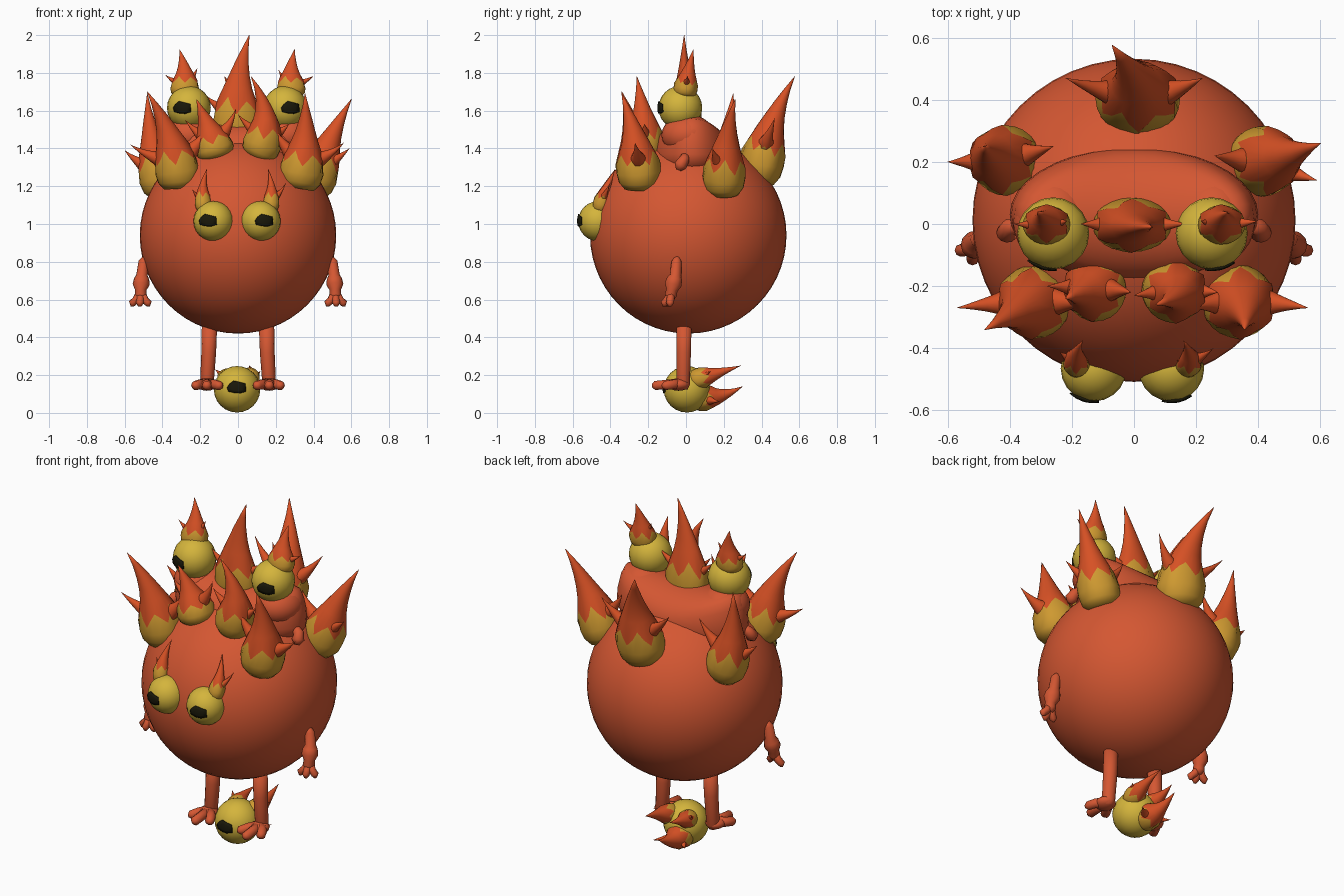
import bpy, bmesh, math
from mathutils import Vector as V

if "Cube" in bpy.data.objects:
    bpy.data.objects.remove(bpy.data.objects["Cube"])


def material(name, rgb):
    m = bpy.data.materials.new(name)
    m.diffuse_color = (*rgb, 1)
    m.use_nodes = True
    m.node_tree.nodes["Principled BSDF"].inputs["Base Color"].default_value = m.diffuse_color
    return m


SKIN = material("skin orange", (0.66, 0.095, 0.032))
FIRE = material("fire orange", (0.68, 0.082, 0.018))
GLOW = material("fire yellow", (0.62, 0.32, 0.03))
EYE = material("eye yellow", (0.66, 0.46, 0.045))
BLACK = material("pupil black", (0.01, 0.009, 0.003))


def finish(bm, name, mats):
    bmesh.ops.recalc_face_normals(bm, faces=bm.faces)
    for f in bm.faces:
        f.smooth = True
    me = bpy.data.meshes.new(name)
    bm.to_mesh(me)
    bm.free()
    for m in mats:
        me.materials.append(m)
    ob = bpy.data.objects.new(name, me)
    bpy.context.collection.objects.link(ob)
    return ob


def add_ball(bm, c, radii, seg=24, rings=14):
    new = bmesh.ops.create_uvsphere(bm, u_segments=seg, v_segments=rings, radius=1)["verts"]
    for v in new:
        v.co = V(c) + V([a * b for a, b in zip(v.co, radii)])
    return new


def skin_rings(bm, rings, split=0):
    """Join rings of points with quads; faces from ring index split on use slot 1."""
    rows = [[bm.verts.new(p) for p in ring] for ring in rings]
    n = len(rows[0])
    for i in range(len(rows) - 1):
        for j in range(n):
            k = (j + 1) % n
            f = bm.faces.new((rows[i][j], rows[i][k], rows[i + 1][k], rows[i + 1][j]))
            f.material_index = 1 if split and i >= split else 0
    bm.faces.new(rows[0][::-1])
    f = bm.faces.new(rows[-1])
    f.material_index = 1 if split else 0


# radius along a flame, from the rounded root to the point
PROFILE = [(0, .72), (.07, .95), (.17, 1.03), (.33, .92), (.5, .62), (.62, .44),
           (.74, .29), (.87, .14), (1, .012)]


def add_tongue(bm, a, c, b, r, wide=1.0, n=24):
    """Tapered tongue along a curve a-c-b with a zigzag colour border."""
    a, c, b = V(a), V(c), V(b)
    ref = V((0, 1, 0)) if abs((b - a).normalized().x) > .75 else V((1, 0, 0))
    rings = []
    for i, (t0, k) in enumerate(PROFILE):
        ring = []
        for j in range(n):
            t = t0
            if i == 3:
                t += (.085, 0, -.075, 0, .05, 0, -.06, 0)[j % 8]
                k = .92 - (t - t0) * 1.6
            p = a * (1 - t) ** 2 + c * 2 * t * (1 - t) + b * t * t
            d = ((c - a) * (1 - t) + (b - c) * t).normalized()
            u = (ref - d * ref.dot(d)).normalized()
            w = d.cross(u)
            g = 2 * math.pi * j / n
            ring.append(p + (u * math.cos(g) * wide + w * math.sin(g)) * r * k)
        rings.append(ring)
    skin_rings(bm, rings, 3)


def flame(name, a, c, b, r, spikes=(), wide=1.0, sr=.42):
    """Main tongue plus side spikes that leave its lower half and curl up."""
    bm = bmesh.new()
    add_tongue(bm, a, c, b, r, wide)
    root = V(a).lerp(V(c), .5)
    for tip in spikes:
        tip = V(tip)
        mid = root.lerp(tip, .6)
        mid += (V(a) - V(b)).normalized() * (tip - root).length * .16
        add_tongue(bm, root, mid, tip, r * sr, 1.0, 16)
    return finish(bm, name, [GLOW, FIRE])


def add_limb(bm, pts, n=12):
    """Tube through (x, y, z, radius) points."""
    rings = []
    for i, p in enumerate(pts):
        lo, hi = pts[max(i - 1, 0)], pts[min(i + 1, len(pts) - 1)]
        d = (V(hi[:3]) - V(lo[:3])).normalized()
        ref = V((1, 0, 0)) if abs(d.x) < .8 else V((0, 1, 0))
        u = (ref - d * ref.dot(d)).normalized()
        w = d.cross(u)
        rings.append([V(p[:3]) + (u * math.cos(2 * math.pi * j / n)
                      + w * math.sin(2 * math.pi * j / n)) * p[3] for j in range(n)])
    skin_rings(bm, rings)


def eyeball(name, c, r, look):
    bm = bmesh.new()
    add_ball(bm, c, (r, r, r), 20, 12)
    finish(bm, name, [EYE])
    # ragged pupil plate lying on the ball
    bm = bmesh.new()
    d = V(look).normalized()
    u = d.cross(V((0, 0, 1))).normalized()
    w = u.cross(d)
    rag = (1, .9, 1.05, .8, 1, .85, 1.1, .92, .85, 1.08)
    rows = []
    for s in (.1, .5, 1):
        row = []
        for j, q in enumerate(rag):
            g = 2 * math.pi * j / len(rag)
            p = d * r + u * math.cos(g) * .056 * s * q + w * math.sin(g) * .036 * s * q
            row.append(V(c) + p.normalized() * (r + .006))
        rows.append(row)
    rim = [V(c) + (p - V(c)) * .95 for p in rows[-1]]
    skin_rings(bm, rows + [rim])
    finish(bm, name + "_pupil", [BLACK])


# round body
bm = bmesh.new()
add_ball(bm, (0, .012, .94), (.52, .52, .52), 48, 28)
finish(bm, "body", [SKIN])

# saddle-shaped head lump carrying the upper eyes
bm = bmesh.new()
for v in add_ball(bm, (0, .03, 1.37), (.40, .215, .17), 36, 20):
    if v.co.z > 1.37:
        v.co.z += .9 * v.co.x ** 2 * min(1, (v.co.z - 1.37) / .08)
for s in (-1, 1):
    add_ball(bm, (s * .26, .01, 1.47), (.13, .14, .11))
    add_limb(bm, [(s * .36, 0, 1.37, .02), (s * .40, -.01, 1.34, .028), (s * .41, -.03, 1.31, .034),
                  (s * .41, -.04, 1.285, .014)])
finish(bm, "head_lump", [SKIN])

# arms, legs and feet
for s, side in ((-1, "left"), (1, "right")):
    bm = bmesh.new()
    add_limb(bm, [(s * .485, -.045, .83, .012), (s * .50, -.05, .80, .027), (s * .508, -.055, .73, .03),
                  (s * .51, -.06, .71, .04), (s * .513, -.068, .68, .045),
                  (s * .515, -.075, .65, .03), (s * .515, -.08, .625, .032), (s * .515, -.085, .60, .02)])
    for x, y in ((.475, -.10), (.52, -.115), (.56, -.085)):
        add_limb(bm, [(s * .515, -.075, .65, .02), (s * (.515 + x) / 2, (y - .08) / 2, .60, .021),
                      (s * x, y, .58, .02), (s * x, y, .563, .008)], 8)
    finish(bm, side + "_arm", [SKIN])

    bm = bmesh.new()
    add_limb(bm, [(s * .15, -.01, .50, .041), (s * .155, -.012, .32, .039), (s * .165, -.015, .15, .036),
                  (s * .165, -.015, .125, .025)], 14)
    add_ball(bm, (s * .165, -.04, .15), (.055, .06, .033), 14, 8)
    for x, y in ((.10, -.12), (.165, -.165), (.225, -.11)):
        add_limb(bm, [(s * .165, -.03, .155, .03), (s * (x * .7 + .05), y * .65, .15, .026),
                      (s * x, y, .145, .025), (s * (x * 1.12 - .02), y - .015, .143, .01)], 10)
    finish(bm, side + "_leg", [SKIN])

# eyes: two on the belly, two on the head, one rolling on the ground
eyeball("left_front_eye", (-.13, -.465, 1.015), .106, (-.03, -.106, .003))
eyeball("right_front_eye", (.12, -.465, 1.015), .106, (.022, -.106, .003))
eyeball("left_top_eye", (-.26, -.03, 1.615), .116, (-.035, -.11, 0))
eyeball("right_top_eye", (.25, -.03, 1.615), .116, (.03, -.11, 0))
eyeball("ground_eye", (-.005, .005, .125), .123, (0, -.12, .01))

# big flames: root, bend, tip, radius, side spike tips
flame("left_front_flame", (-.31, -.245, 1.19), (-.33, -.255, 1.46), (-.48, -.34, 1.70), .115,
      [(-.15, -.26, 1.53), (-.57, -.27, 1.42)])
flame("right_front_flame", (.32, -.245, 1.19), (.37, -.25, 1.44), (.355, -.34, 1.69), .115,
      [(.56, -.27, 1.43), (.18, -.27, 1.52)])
flame("left_inner_flame", (-.11, -.21, 1.35), (-.15, -.21, 1.50), (-.22, -.24, 1.66), .10,
      [(-.01, -.22, 1.61), (-.28, -.2, 1.55)])
flame("right_inner_flame", (.10, -.21, 1.35), (.20, -.22, 1.56), (.07, -.26, 1.78), .10,
      [(.0, -.23, 1.58), (.27, -.22, 1.53)])
flame("left_back_flame", (-.385, .2, 1.16), (-.47, .21, 1.40), (-.48, .25, 1.69), .11,
      [(-.60, .20, 1.39), (-.26, .25, 1.48)])
flame("right_back_flame", (.385, .2, 1.16), (.46, .20, 1.42), (.60, .26, 1.66), .11,
      [(.59, .14, 1.40), (.26, .22, 1.47)])
flame("back_flame", (0, .385, 1.22), (.05, .42, 1.52), (-.07, .575, 1.78), .115,
      [(-.22, .47, 1.56), (.22, .47, 1.56)], 1.15)
flame("crown_flame", (0, 0, 1.44), (-.03, -.01, 1.72), (.06, -.01, 2.0), .085,
      [(-.17, 0, 1.68), (.17, 0, 1.68)], 1.45, .5)

# small flames on the eyes
flame("left_top_eye_flame", (-.285, -.01, 1.67), (-.27, .01, 1.80), (-.31, .04, 1.925), .062,
      [(-.385, .0, 1.79), (-.215, .01, 1.825)], 1.2)
flame("right_top_eye_flame", (.285, -.01, 1.67), (.27, .01, 1.80), (.30, .04, 1.925), .062,
      [(.40, .01, 1.785), (.215, .01, 1.815)], 1.2)
flame("left_front_eye_flame", (-.18, -.46, 1.07), (-.20, -.43, 1.19), (-.165, -.375, 1.29), .042,
      [(-.24, -.41, 1.18), (-.13, -.42, 1.17)])
flame("right_front_eye_flame", (.17, -.46, 1.07), (.19, -.43, 1.18), (.16, -.375, 1.29), .042,
      [(.255, -.40, 1.22), (.12, -.42, 1.18)])

# tail flames behind the ground eye
flame("ground_low_flame", (-.02, .04, .09), (-.03, .16, .06), (-.03, .30, .14), .072,
      [(-.11, .17, .06), (.09, .18, .06)])
flame("ground_left_flame", (-.05, .03, .17), (-.08, .13, .20), (-.06, .24, .225), .05,
      [(-.12, .12, .23)])
flame("ground_right_flame", (.05, .03, .17), (.08, .14, .20), (.06, .29, .25), .055,
      [(.12, .13, .22)])
